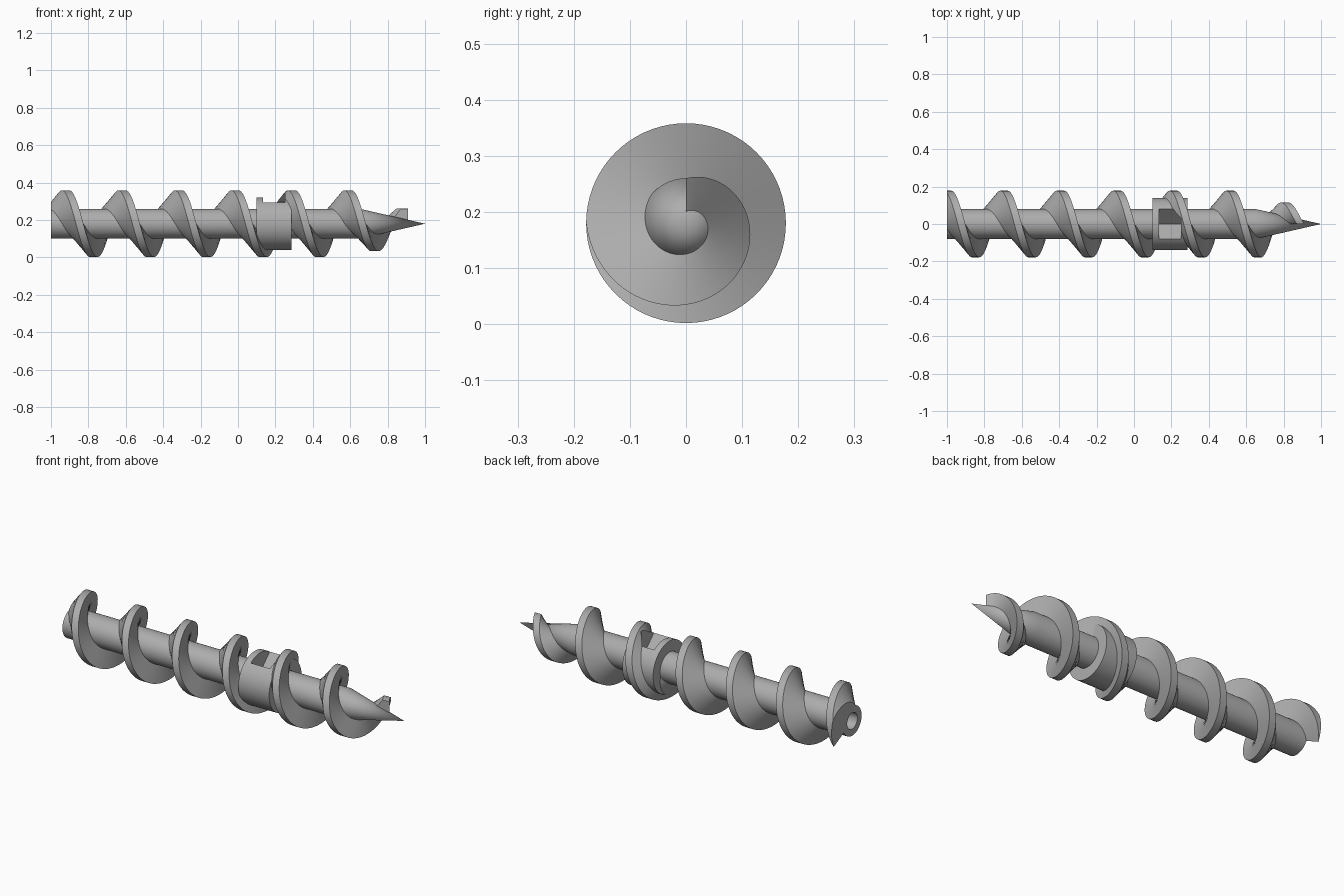
import bpy, bmesh, math
from mathutils import Matrix, Vector

if "Cube" in bpy.data.objects:
    bpy.data.objects.remove(bpy.data.objects["Cube"], do_unlink=True)

AXIS_Z = 0.18
SHAFT_R = 0.08
FLIGHT_R = 0.178
PITCH = 0.302
CREST_TOP = -0.62      # a crest points straight up here
CONE_START = 0.65
STEPS = 72             # flight sections per turn

steel = bpy.data.materials.new("grey_steel")
steel.use_nodes = True
colour = (0.42, 0.42, 0.42, 1)
steel.diffuse_color = colour
steel.node_tree.nodes["Principled BSDF"].inputs["Base Color"].default_value = colour


def finish(bm, name):
    bmesh.ops.recalc_face_normals(bm, faces=bm.faces)
    mesh = bpy.data.meshes.new(name)
    bm.to_mesh(mesh)
    bm.free()
    mesh.materials.append(steel)
    obj = bpy.data.objects.new(name, mesh)
    bpy.context.collection.objects.link(obj)
    return obj


def around(x, r, a):
    return Vector((x, r * math.cos(a), AXIS_Z + r * math.sin(a)))


def lathe(name, profile, sides=96):
    """Revolve (x, radius) points round the long axis."""
    bm = bmesh.new()
    rings = []
    for x, r in profile:
        if r == 0:
            rings.append([bm.verts.new(around(x, 0, 0))] * sides)
        else:
            rings.append([bm.verts.new(around(x, r, math.tau * i / sides)) for i in range(sides)])
    for a, b in zip(rings, rings[1:]):
        for i in range(sides):
            j = (i + 1) % sides
            bm.faces.new(list(dict.fromkeys((a[i], a[j], b[j], b[i]))))
    return finish(bm, name)


def cone_radius(x):
    return min(SHAFT_R, SHAFT_R * (1 - x) / (1 - CONE_START))


# Shaft with pointed tip and a blind bore in the drive end
shaft = lathe("shaft", [(-0.7, 0), (-0.7, 0.044), (-1, 0.044), (-1, SHAFT_R),
                        (CONE_START, SHAFT_R), (1, 0)])

# Collar
collar = lathe("collar", [(0.1, 0), (0.1, 0.14), (0.285, 0.14), (0.285, 0)])

# Spiral flight: steep leading face, sloped trailing face, tapering at the tip
bm = bmesh.new()
half_crest, slope = 0.02, 0.75
end_x = CREST_TOP + 5 * PITCH
taper = 0.75 * PITCH
start_x = end_x - 6.75 * PITCH
count = round(6.75 * STEPS)
previous = None
for i in range(count + 1):
    c = start_x + i * PITCH / STEPS
    a = math.pi / 2 + math.tau * (c - CREST_TOP) / PITCH
    t = max(0, (c - end_x + taper) / taper)
    outer = FLIGHT_R + (SHAFT_R - FLIGHT_R) * t
    inner = 0.92 * cone_radius(c + half_crest)
    back, front = c - half_crest, c + half_crest
    section = [bm.verts.new(around(x, r, a)) for x, r in (
        (back - slope * (outer - inner), inner), (back, outer),
        (front, outer), (front, inner))]
    if previous:
        for k in range(4):
            n = (k + 1) % 4
            bm.faces.new((previous[k], previous[n], section[n], section[k]))
    else:
        bm.faces.new(section)
    previous = section
bm.faces.new(previous)
# Trim the flight flush with the drive end
cut = bmesh.ops.bisect_plane(bm, geom=bm.verts[:] + bm.edges[:] + bm.faces[:],
                             plane_co=(-1, 0, 0), plane_no=(-1, 0, 0), clear_outer=True)
rim = [e for e in cut["geom_cut"] if isinstance(e, bmesh.types.BMEdge)]
bmesh.ops.holes_fill(bm, edges=rim, sides=0)
flight = finish(bm, "spiral_flight")

# Diamond-section pocket through the top of the collar
bm = bmesh.new()
side = 0.116
bmesh.ops.create_cube(bm, size=side, matrix=Matrix.Translation((0.192, 0, 0.295))
                      @ Matrix.Rotation(math.pi / 4, 4, 'X'))
cutter = finish(bm, "pocket_cutter")
cutter.hide_render = True

for obj in (shaft, collar, flight):
    mod = obj.modifiers.new("pocket", 'BOOLEAN')
    mod.operation = 'DIFFERENCE'
    mod.solver = 'EXACT'
    mod.object = cutter
    bpy.ops.object.select_all(action='DESELECT')
    obj.select_set(True)
    bpy.context.view_layer.objects.active = obj
    bpy.ops.object.modifier_apply(modifier=mod.name)
    bpy.ops.object.shade_smooth_by_angle(angle=math.radians(30))

bpy.data.objects.remove(cutter, do_unlink=True)
